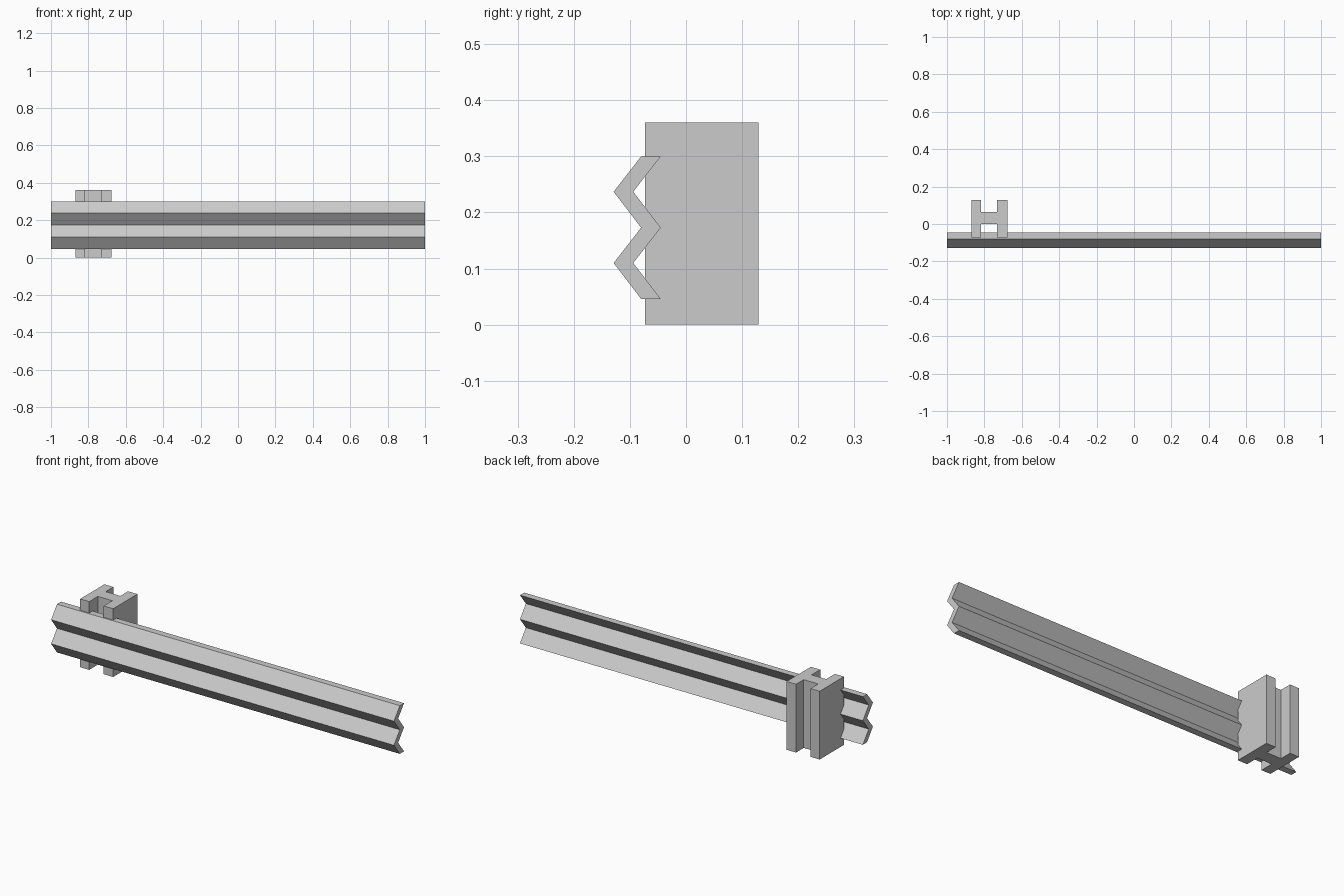
import bpy, bmesh
from mathutils import Vector

if "Cube" in bpy.data.objects:
    bpy.data.objects.remove(bpy.data.objects["Cube"])


def extrude_profile(name, points, offset):
    """Make a closed solid by sweeping a flat outline along an offset."""
    bm = bmesh.new()
    face = bm.faces.new([bm.verts.new(p) for p in points])
    ext = bmesh.ops.extrude_face_region(bm, geom=[face], use_keep_orig=True)
    verts = [g for g in ext["geom"] if isinstance(g, bmesh.types.BMVert)]
    bmesh.ops.translate(bm, verts=verts, vec=Vector(offset))
    bmesh.ops.recalc_face_normals(bm, faces=bm.faces)
    mesh = bpy.data.meshes.new(name)
    bm.to_mesh(mesh)
    bm.free()
    obj = bpy.data.objects.new(name, mesh)
    bpy.context.collection.objects.link(obj)
    return obj


# Corrugated rail: zigzag front line, returned along a parallel back line
heights = [0.046, 0.11, 0.173, 0.237, 0.30]
front = [(-1, -0.08 if i % 2 == 0 else -0.129, z) for i, z in enumerate(heights)]
back = [(x, y + 0.035, z) for x, y, z in reversed(front)]
extrude_profile("guard_rail", front + back, (2, 0, 0))

# H-section post: two flanges joined by a web
x0, x1, x2, x3 = -0.87, -0.817, -0.732, -0.677
y0, y1, y2, y3 = -0.073, -0.001, 0.065, 0.129
outline = [(x0, y0), (x1, y0), (x1, y1), (x2, y1), (x2, y0), (x3, y0),
           (x3, y3), (x2, y3), (x2, y2), (x1, y2), (x1, y3), (x0, y3)]
extrude_profile("support_post", [(x, y, 0) for x, y in outline], (0, 0, 0.36))
